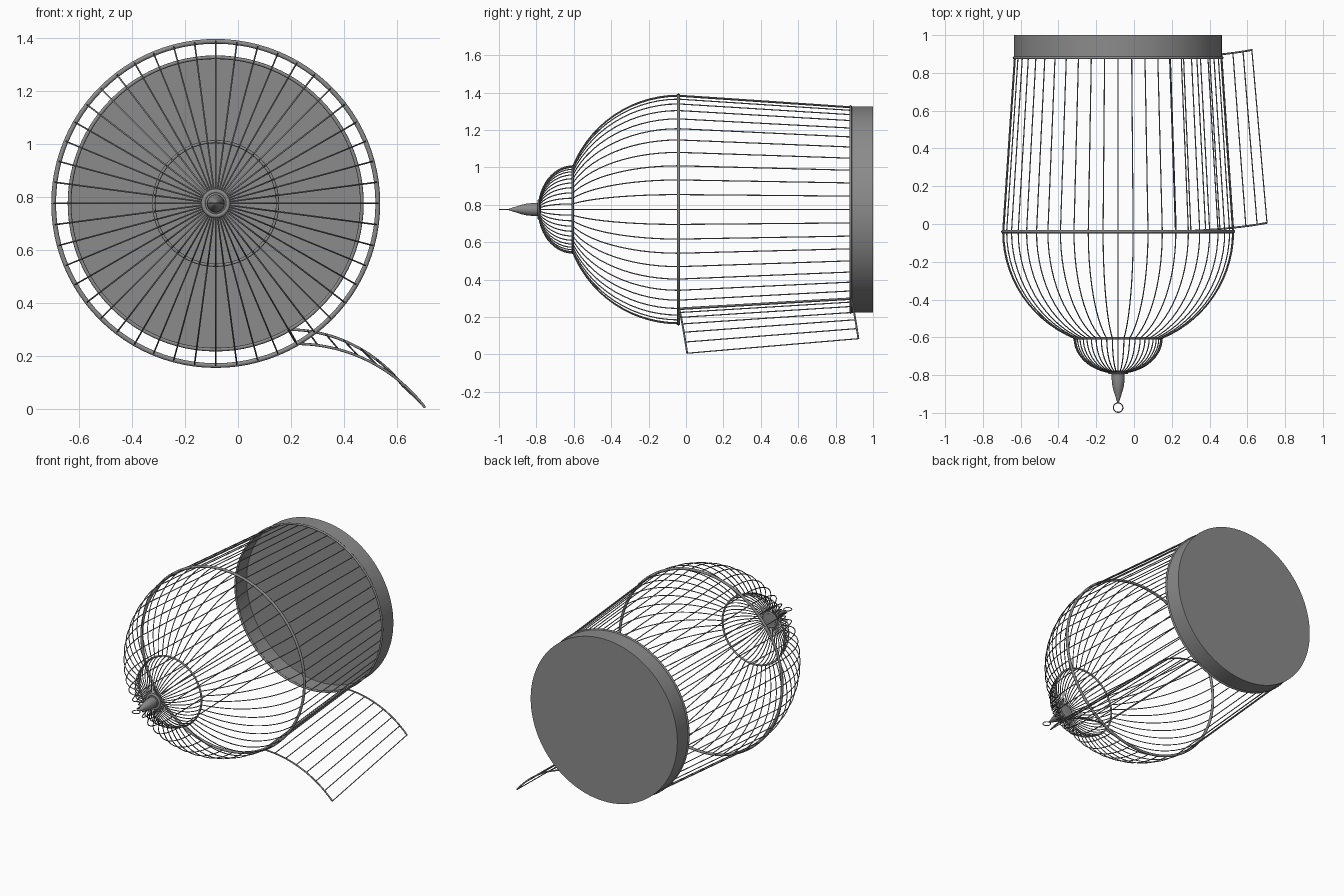
import bpy, bmesh
from math import sin, cos, pi, radians
from mathutils import Vector, Matrix

if "Cube" in bpy.data.objects:
    bpy.data.objects.remove(bpy.data.objects["Cube"])

CX, CZ = -0.084, 0.775            # cage axis runs along y
Y_BASE, Y_BELT, Y_NECK, Y_TIP = 0.88, -0.04, -0.605, -0.79
R_BASE, R_BELT, R_NECK = 0.549, 0.611, 0.233
N = 48                            # number of cage wires
STEP = 360 / N
WIRE = 0.003

METAL = bpy.data.materials.new("dark_metal")
METAL.diffuse_color = (0.26, 0.26, 0.26, 1)
METAL.use_nodes = True
METAL.node_tree.nodes["Principled BSDF"].inputs["Base Color"].default_value = METAL.diffuse_color


def P(r, deg, y):
    a = radians(deg)
    return Vector((CX + r * cos(a), y, CZ + r * sin(a)))


def finish(ob, convert=False):
    bpy.context.collection.objects.link(ob)
    ob.data.materials.append(METAL)
    bpy.ops.object.select_all(action='DESELECT')
    ob.select_set(True)
    bpy.context.view_layer.objects.active = ob
    if convert:
        bpy.ops.object.convert(target='MESH')
    bpy.ops.object.shade_smooth_by_angle(angle=radians(50))


def wires(name, paths, radius, closed=False):
    """Round wires along point paths, as one mesh object."""
    cu = bpy.data.curves.new(name, 'CURVE')
    cu.dimensions = '3D'
    cu.bevel_depth = radius
    cu.bevel_resolution = 2
    cu.use_fill_caps = True
    for pts in paths:
        s = cu.splines.new('POLY')
        s.points.add(len(pts) - 1)
        for p, co in zip(s.points, pts):
            p.co = (*co, 1)
        s.use_cyclic_u = closed
    finish(bpy.data.objects.new(name, cu), True)


def ring(name, r, y, thick):
    wires(name, [[P(r, i * 360 / 96, y) for i in range(96)]], thick, True)


def lathe(name, profile, n):
    """Revolve (radius, y) points about the cage axis."""
    bm = bmesh.new()
    vs = [bm.verts.new((r, y, 0)) for r, y in profile]
    es = [bm.edges.new(e) for e in zip(vs, vs[1:])]
    bmesh.ops.spin(bm, geom=vs + es, axis=(0, 1, 0), cent=(0, 0, 0),
                   angle=2 * pi, steps=n, use_merge=True)
    bmesh.ops.remove_doubles(bm, verts=bm.verts, dist=1e-5)
    bmesh.ops.recalc_face_normals(bm, faces=bm.faces)
    me = bpy.data.meshes.new(name)
    bm.to_mesh(me)
    bm.free()
    ob = bpy.data.objects.new(name, me)
    ob.location = (CX, 0, CZ)
    finish(ob)


# Base tray, open toward the cage
lathe("base_tray", [(0.551, Y_BASE), (0.551, 1.0), (0, 1.0)], 96)

# Hoops
ring("base_hoop", R_BASE + 0.002, Y_BASE, 0.007)
ring("belt_hoop", R_BELT, Y_BELT, 0.009)
ring("neck_hoop", R_NECK, Y_NECK, 0.006)
ring("crown_hoop", 0.046, Y_TIP + 0.004, 0.009)

# Straight side wires, leaving the doorway open
HINGE, SPAN = -60, 7
door_angles = [HINGE - k * STEP for k in range(SPAN + 1)]
gap = {round(a % 360, 1) for a in door_angles}
wires("side_wires", [[P(R_BELT, a, Y_BELT), P(R_BASE, a, Y_BASE)]
                     for a in (i * STEP for i in range(N))
                     if round(a % 360, 1) not in gap], WIRE)

# Main dome and small crown dome wires
dome, crown = [], []
for i in range(15):
    t = i / 14 * radians(68)
    dome.append((R_BELT * cos(t), Y_BELT - R_BELT * sin(t)))
for i in range(13):
    t = i / 12 * radians(80)
    crown.append((R_NECK * cos(t), Y_NECK - (Y_NECK - Y_TIP) * sin(t)))
for name, prof in (("dome_wires", dome), ("crown_wires", crown)):
    wires(name, [[P(r, i * STEP, y) for r, y in prof] for i in range(N)], WIRE)

# Door: a panel of the side wall swung open about its hinge wire
h0, h1 = P(R_BELT, HINGE, Y_BELT), P(R_BASE, HINGE, Y_BASE)
swing = (Matrix.Translation(h0) @ Matrix.Rotation(radians(-149.7), 4, h1 - h0)
         @ Matrix.Translation(-h0))
fine = [HINGE - k * STEP / 4 for k in range(4 * SPAN + 1)]
wires("door_rails", [[swing @ P(r, a, y) for a in fine]
                     for r, y in ((R_BELT, Y_BELT), (R_BASE, Y_BASE))], 0.005)
wires("door_wires", [[swing @ P(R_BELT, a, Y_BELT), swing @ P(R_BASE, a, Y_BASE)]
                     for a in door_angles], WIRE)
wires("door_hinge", [[h0, h1]], 0.005)

# Finial and hanging loop
lathe("finial", [(0, -0.775), (0.042, -0.778), (0.042, -0.79), (0.034, -0.795),
                 (0.034, -0.825), (0.031, -0.855), (0.025, -0.88),
                 (0.014, -0.915), (0.004, -0.947), (0, -0.95)], 32)
wires("hanging_loop", [[Vector((CX + 0.025 * cos(i * pi / 16),
                                -0.972 + 0.025 * sin(i * pi / 16), CZ))
                        for i in range(32)]], WIRE, True)
